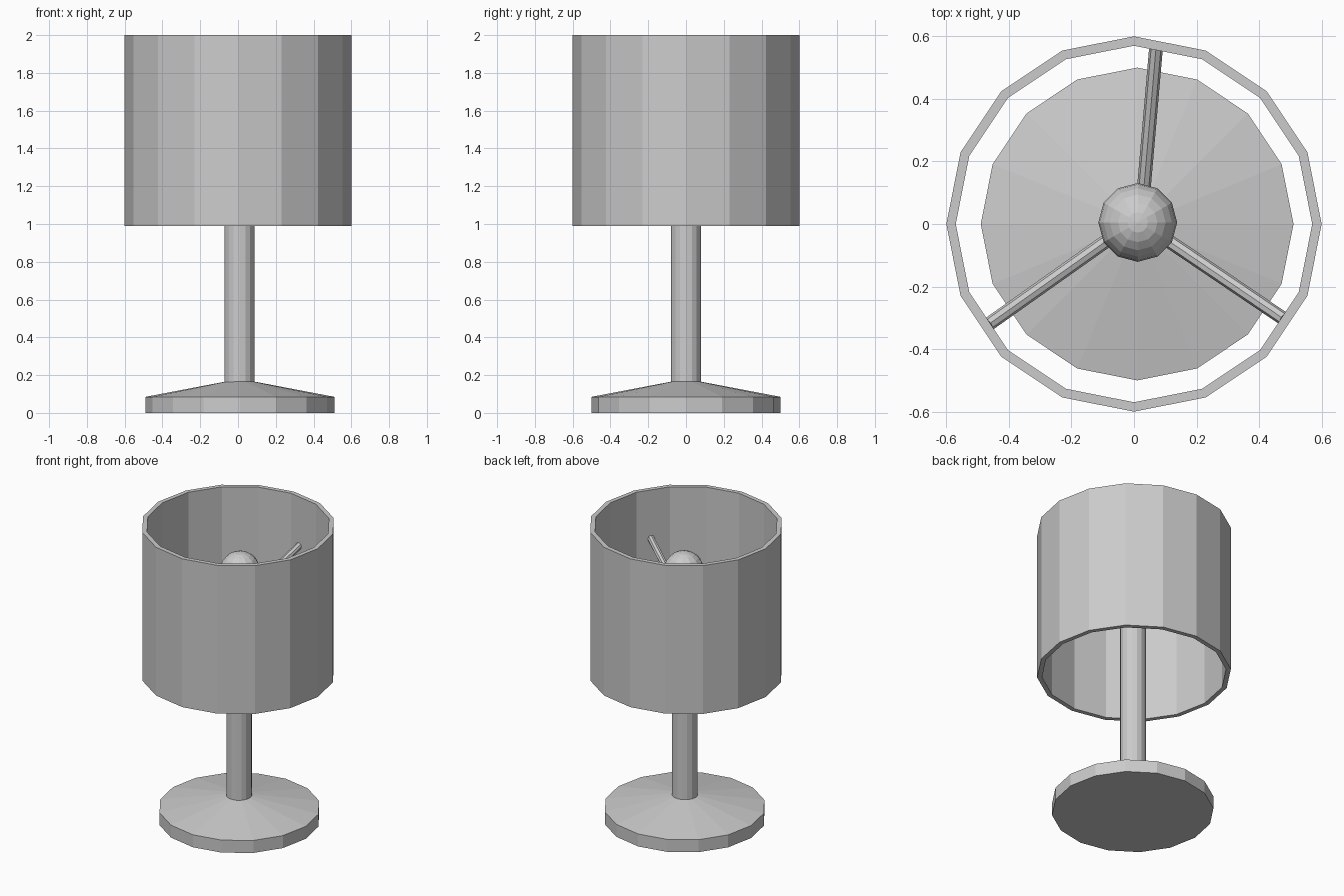
import bpy
import bmesh
from math import cos, sin, tau
from mathutils import Vector

default = bpy.data.objects.get("Cube")
if default:
    bpy.data.objects.remove(default, do_unlink=True)

# Single plain grey finish
GREY = (0.6, 0.6, 0.6, 1.0)
grey = bpy.data.materials.new("plain_grey")
grey.use_nodes = True
grey.diffuse_color = GREY
grey.node_tree.nodes["Principled BSDF"].inputs["Base Color"].default_value = GREY


def add_object(name, bm, location=(0, 0, 0)):
    bmesh.ops.recalc_face_normals(bm, faces=bm.faces)
    mesh = bpy.data.meshes.new(name)
    bm.to_mesh(mesh)
    bm.free()
    mesh.materials.append(grey)
    obj = bpy.data.objects.new(name, mesh)
    obj.location = location
    bpy.context.collection.objects.link(obj)
    return obj


def lathe(name, profile, sides=16, closed=False, location=(0, 0, 0)):
    """Spin (radius, height) points; open profiles get capped ends."""
    bm = bmesh.new()
    rings = [[bm.verts.new((r * cos(tau * i / sides), r * sin(tau * i / sides), z))
              for i in range(sides)] for r, z in profile]
    pairs = list(zip(rings, rings[1:]))
    if closed:
        pairs.append((rings[-1], rings[0]))
    else:
        bm.faces.new(rings[0])
        bm.faces.new(rings[-1])
    for low, high in pairs:
        for i in range(sides):
            j = (i + 1) % sides
            bm.faces.new((low[i], low[j], high[j], high[i]))
    return add_object(name, bm, location)


def rod(name, start, end, radius, sides=8):
    start, end = Vector(start), Vector(end)
    axis = end - start
    bm = bmesh.new()
    bmesh.ops.create_cone(bm, cap_ends=True, segments=sides, radius1=radius,
                          radius2=radius, depth=axis.length)
    obj = add_object(name, bm, (start + end) / 2)
    obj.rotation_mode = 'QUATERNION'
    obj.rotation_quaternion = axis.to_track_quat('Z', 'Y')
    return obj


# Foot and stem
lathe("base", [(0.5, 0), (0.5, 0.085), (0.08, 0.165)], location=(0.01, 0, 0))
lathe("stem", [(0.08, 0.15), (0.08, 1.6)], location=(0.008, 0, 0))

# Hollow drum shade
lathe("shade", [(0.6, 0.99), (0.6, 2), (0.57, 2), (0.57, 0.99)], closed=True)

# Bulb
bm = bmesh.new()
bmesh.ops.create_uvsphere(bm, u_segments=12, v_segments=12, radius=0.126)
add_object("bulb", bm, (0.012, 0.005, 1.69))

# Three rising support arms, from the stem to the shade wall
arms = {"back": ((0.025, 0.04), (0.071, 0.57)),
        "left": ((0.06, -0.02), (0.477, -0.302)),
        "right": ((-0.04, -0.02), (-0.464, -0.32))}
for side, (inner, outer) in arms.items():
    rod("support_arm_" + side, (*inner, 1.5), (*outer, 1.67), 0.022)
